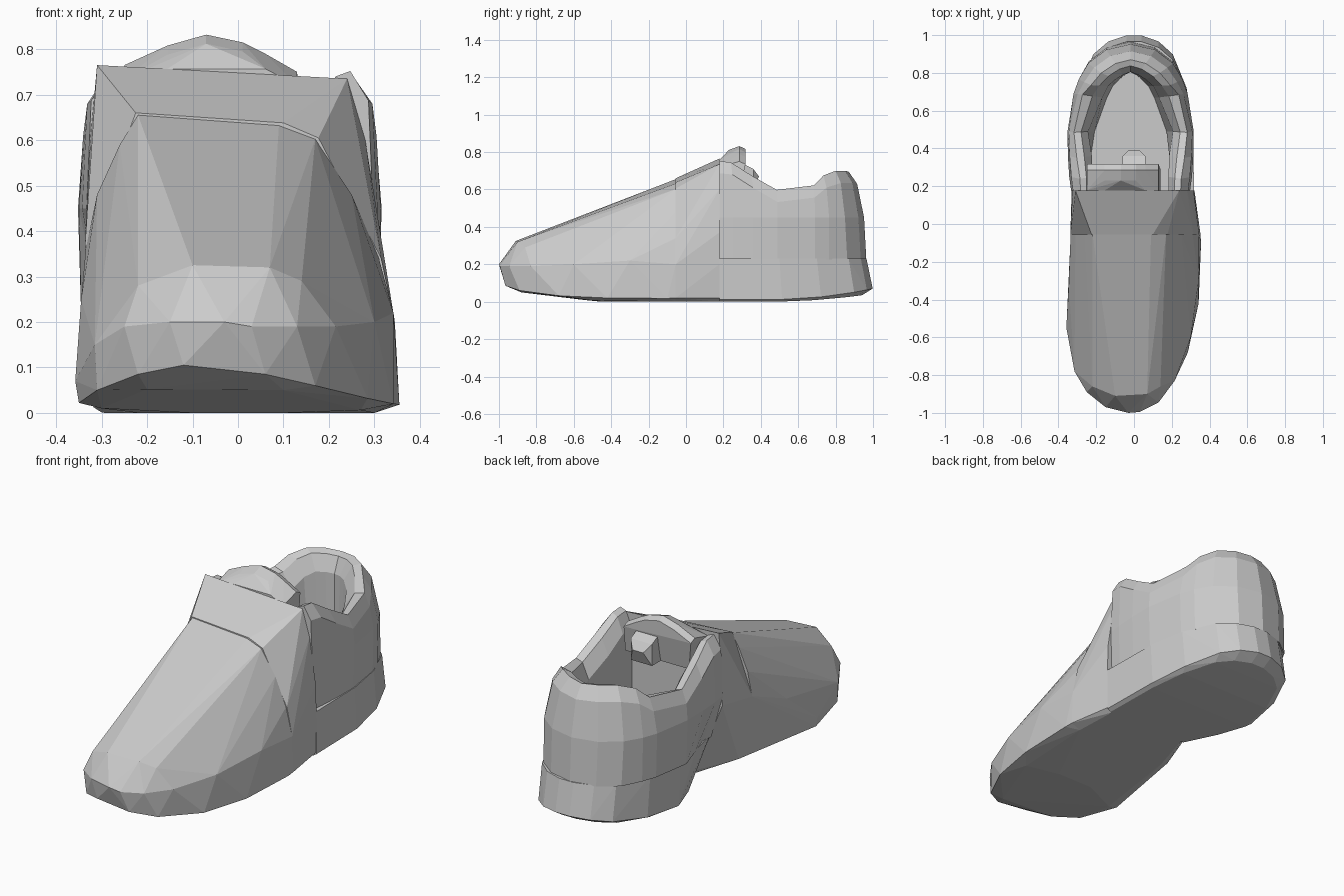
import bpy, bmesh


def finish(name, bm):
    bmesh.ops.recalc_face_normals(bm, faces=bm.faces[:])
    mesh = bpy.data.meshes.new(name)
    bm.to_mesh(mesh)
    bm.free()
    obj = bpy.data.objects.new(name, mesh)
    bpy.context.collection.objects.link(obj)
    return obj


def hull(name, points):
    """Faceted convex block wrapped around a few guide points."""
    bm = bmesh.new()
    for p in points:
        bm.verts.new(p)
    bmesh.ops.convex_hull(bm, input=bm.verts[:])
    loose = [v for v in bm.verts if not v.link_faces]
    bmesh.ops.delete(bm, geom=loose, context='VERTS')
    bmesh.ops.dissolve_limit(bm, angle_limit=0.03, verts=bm.verts[:], edges=bm.edges[:])
    return finish(name, bm)


def loft(name, rings):
    """Closed cross-sections joined in order, capped at both ends."""
    bm = bmesh.new()
    loops = [[bm.verts.new(p) for p in r] for r in rings]
    n = len(loops[0])
    for a, b in zip(loops, loops[1:]):
        for i in range(n):
            j = (i + 1) % n
            bm.faces.new((a[i], a[j], b[j], b[i]))
    bm.faces.new(loops[0])
    bm.faces.new(loops[-1])
    return finish(name, bm)


def at_y(y, pairs):
    return [(x, y, z) for x, z in pairs]


# Toe and vamp: underside, rim, widest line, toe cap, then the rear section
underside = [(-.2, -.86, .052), (.1, -.88, .05), (-.3, -.55, .01),
             (.27, -.5, .006), (-.1, -.45, 0), (.1, -.45, 0)]
rim = [(-.35, -.55, .022), (-.31, -.78, .05), (-.22, -.91, .085), (-.12, -.965, .105),
       (.06, -.965, .085), (.17, -.89, .06), (.285, -.68, .032), (.342, -.42, .02),
       (.355, -.1, .018)]
widest = [(-.358, -.55, .07), (-.345, -.32, .25), (-.315, -.78, .15), (-.25, -.89, .19),
          (-.15, -.97, .2), (-.03, -1, .2), (.03, -.995, .19), (.13, -.945, .19),
          (.215, -.83, .19), (.3, -.6, .2), (.342, -.3, .22)]
toe_cap = [(-.22, -.86, .28), (-.1, -.91, .325), (.07, -.9, .32), (.14, -.86, .29)]
vamp_rear = at_y(-.055, [(-.22, 0), (.3, 0), (-.26, .02), (.352, .02), (-.335, .36), (-.31, .48),
                         (-.26, .59), (-.22, .655), (.09, .632), (.17, .602), (.25, .48),
                         (.31, .34), (.345, .2)])
hull("toe_vamp", underside + rim + widest + toe_cap + vamp_rear)

# Instep band, tapering in to the arch on the inner side
band_front = at_y(-.055, [(-.22, 0), (.3, 0), (-.26, .02), (.352, .02), (-.337, .36), (-.225, .66),
                          (.1, .638), (.177, .605), (.315, .34), (.345, .2)])
band_back = at_y(.178, [(-.15, 0), (.29, 0), (-.18, .03), (-.33, .4), (-.325, .6), (-.31, .765),
                        (.24, .735), (.28, .6), (.315, .37), (.32, .2), (.315, .02)])
hull("instep_band", band_front + band_back)

# Heel sole: a tapered slab with a flared, upswept back edge
outline = [(-.26, .178), (-.30, .35), (-.318, .5), (-.288, .7), (-.215, .87), (-.135, .935),
           (-.04, .965), (.04, .965), (.13, .935), (.205, .87), (.278, .7),
           (.312, .5), (.316, .35), (.318, .178)]
sole = [(x, y, .23) for x, y in outline]
for x, y in outline:
    k = max(0, (y - .45) / .515) ** 2
    arch_in = 1 if x > 0 or y > .45 else (.68 if y < .2 else .88)
    sole.append((x * arch_in, .178 + (y - .178) * 1.042, .012 + .058 * k))
    sole.append((x * .94 * arch_in, .178 + (y - .178) * .97, .035 * k))
hull("heel_sole", sole)

# Padded collar: bulge x, y, top z, crest x, y, inner pad x, y, inner foot x
half = [(.315, .178, .752, .265, .178, .20, .178, .20),
        (.325, .25, .745, .268, .24, .20, .25, .205),
        (.332, .36, .675, .285, .35, .205, .36, .21),
        (.334, .49, .598, .300, .485, .225, .49, .19),
        (.302, .69, .622, .255, .685, .150, .67, .125),
        (.275, .765, .675, .21, .735, .12, .73, .095),
        (.225, .85, .70, .155, .80, .08, .765, .06),
        (.130, .922, .70, .08, .85, .04, .79, .03),
        (0, .952, .695, 0, .87, 0, .805, 0)]


def collar_section(s, side):
    bx, by, zt, cx, cy, ix, iy, fx = s
    off = -.018
    t = .45 if by > .6 else .2
    foot = bx * .98
    if side < 0 and by < .4:
        foot = .25 if by < .3 else .285
    pts = [(foot, by + .012 * (by > .8), .225),
           (bx, by, .45),
           (bx * (1 - t) + cx * t, by * (1 - t) + cy * t, zt - .065),
           (cx, cy, zt),
           (ix * .5 + cx * .5, iy * .5 + cy * .5, zt - .012),
           (ix, iy, zt - .09),
           (fx, iy, .225)]
    return [(side * x + off, y, z) for x, y, z in pts]


loft("ankle_collar", [collar_section(s, 1) for s in half]
     + [collar_section(s, -1) for s in reversed(half[:-1])])

# Tongue: arched pad rising from the band and leaning into the opening
arch = [(-.25, .765), (-.155, .808), (-.07, .832), (.01, .815), (.06, .79), (.13, .75)]
tongue = at_y(.285, arch)
tongue += [(x, .318, z - .015) for x, z in arch]
tongue += [(x, .23, z - .02) for x, z in arch]
tongue += [(x, .178, min(z - .03, .757)) for x, z in arch]
tongue += [(x, y, .6) for x in (-.22, .14) for y in (.178, .29)]
hull("tongue", tongue)

# Small rounded tab on the inner face of the tongue
hull("tongue_tab", [(x * w, y, z) for x in (-1, 1) for w, y, z in
                    [(.06, .3, .74), (.06, .36, .71), (.03, .39, .67), (.06, .36, .6),
                     (.06, .2, .6)]])
